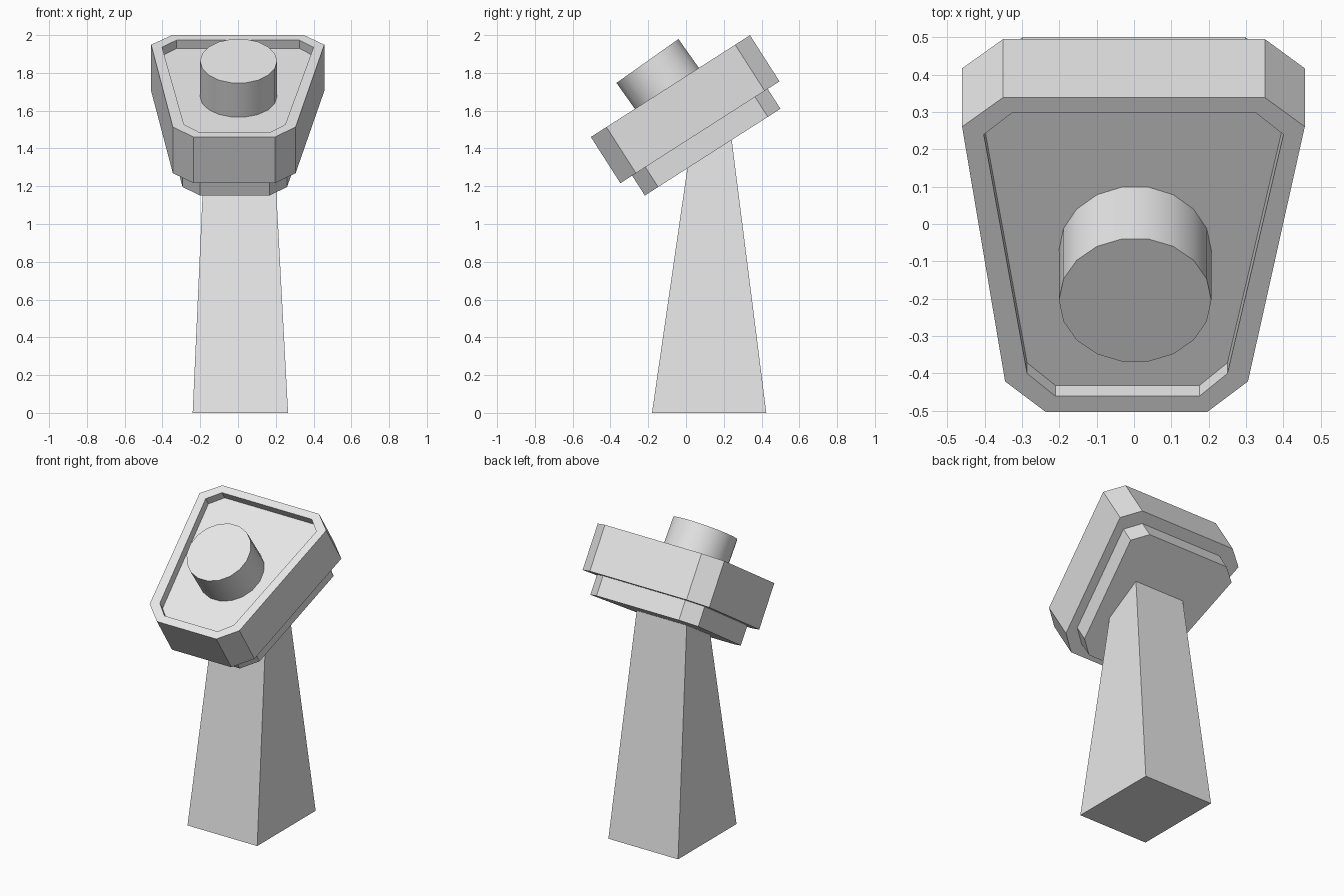
import bpy, bmesh
from math import radians, cos, sin, pi
from mathutils import Matrix, Vector

cube = bpy.data.objects.get("Cube")
if cube:
    bpy.data.objects.remove(cube, do_unlink=True)

grey = bpy.data.materials.new("light_grey")
grey.use_nodes = True
grey.diffuse_color = (0.8, 0.8, 0.8, 1)
grey.node_tree.nodes["Principled BSDF"].inputs["Base Color"].default_value = (0.8, 0.8, 0.8, 1)


def loft(name, loops, matrix=Matrix()):
    """Skin a stack of (outline, height) loops and cap both ends."""
    bm = bmesh.new()
    rings = [[bm.verts.new((x, y, z)) for x, y in outline] for outline, z in loops]
    n = len(rings[0])
    for a, b in zip(rings, rings[1:]):
        for i in range(n):
            j = (i + 1) % n
            bm.faces.new((a[i], a[j], b[j], b[i]))
    bm.faces.new(rings[0][::-1])
    bm.faces.new(rings[-1])
    bmesh.ops.recalc_face_normals(bm, faces=bm.faces)
    mesh = bpy.data.meshes.new(name)
    bm.to_mesh(mesh)
    bm.free()
    mesh.materials.append(grey)
    obj = bpy.data.objects.new(name, mesh)
    obj.matrix_world = matrix
    bpy.context.collection.objects.link(obj)
    return obj


def scaled(outline, s):
    return [(x * s, y * s) for x, y in outline]


def rect(x0, x1, y0, y1):
    return [(x0, y0), (x1, y0), (x1, y1), (x0, y1)]


# Tapered post, its top buried in the head
loft("post", [(rect(-0.24, 0.265, -0.18, 0.425), 0),
              (rect(-0.172, 0.185, 0.037, 0.235), 1.5)])

# Tilted head with chamfered trapezoid outline and a shallow recess
outer = [(-0.235, -0.5), (0.195, -0.5), (0.305, -0.402), (0.457, 0.407),
         (0.35, 0.5), (-0.35, 0.5), (-0.46, 0.407), (-0.345, -0.402)]
inner = [(-0.21, -0.449), (0.175, -0.449), (0.25, -0.377), (0.4, 0.382),
         (0.325, 0.452), (-0.325, 0.452), (-0.402, 0.382), (-0.286, -0.377)]
tilt = Matrix.Translation((0, -0.0825, 1.73)) @ Matrix.Rotation(radians(32.6), 4, "X")
loft("head", [(outer, -0.29), (outer, 0), (inner, 0), (inner, -0.053)], tilt)

# Smaller plate under the head
under = scaled(outer, 0.852)
loft("under_plate", [(under, -0.415), (under, -0.285)], tilt)

# Round button, leaning slightly more than the head
circle = [(0.204 * cos(2 * pi * i / 18), 0.204 * sin(2 * pi * i / 18)) for i in range(18)]
lean = Matrix.Translation((0.003, -0.204, 1.863)) @ Matrix.Rotation(radians(35.3), 4, "X")
button = loft("button", [(circle, -0.27), (circle, 0)], lean)
bpy.ops.object.select_all(action="DESELECT")
button.select_set(True)
bpy.context.view_layer.objects.active = button
bpy.ops.object.shade_smooth_by_angle(angle=radians(30))
